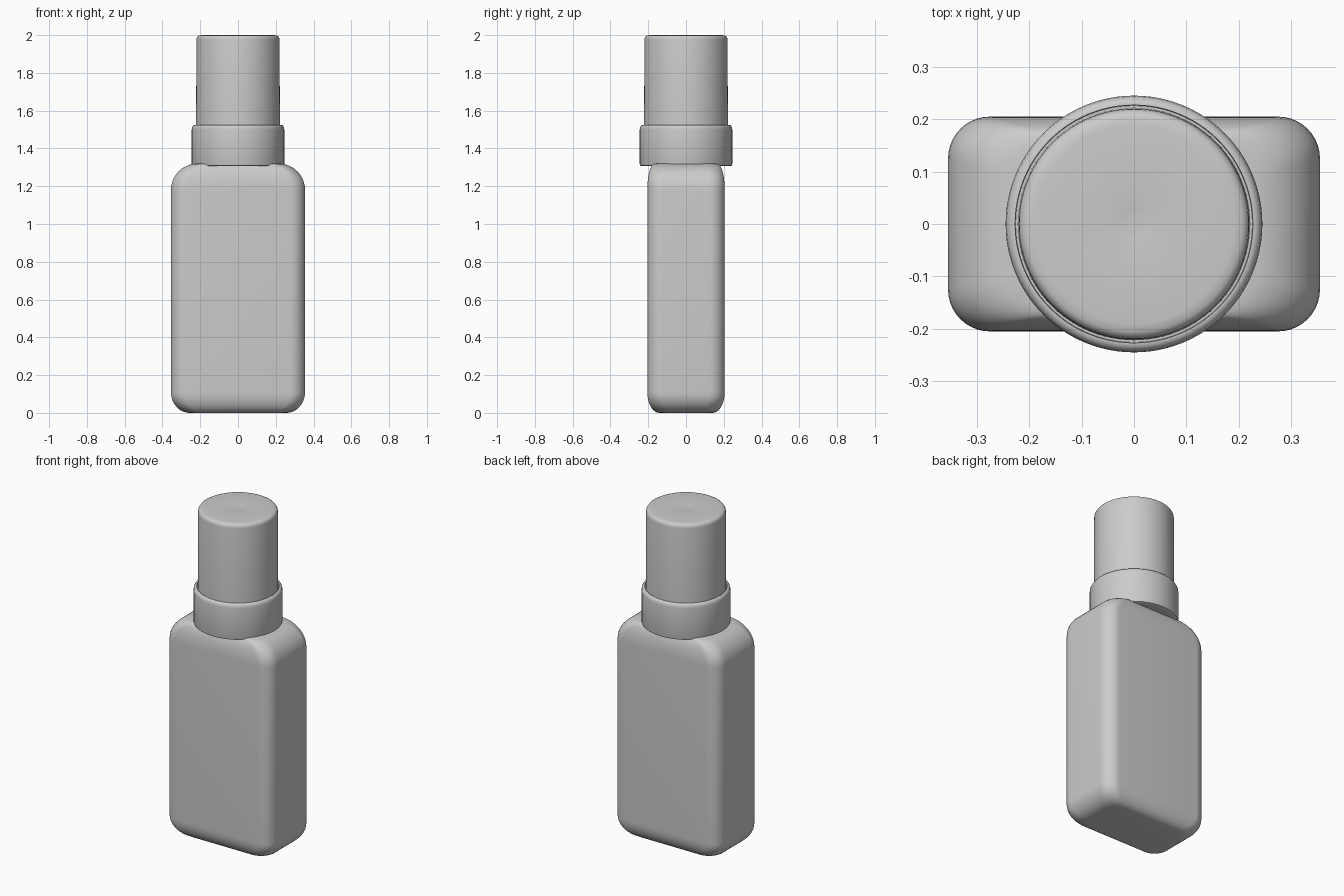
import bpy, bmesh, math

cube = bpy.data.objects.get("Cube")
if cube:
    bpy.data.objects.remove(cube, do_unlink=True)

grey = bpy.data.materials.new("light_grey")
grey.use_nodes = True
colour = (0.6, 0.6, 0.59, 1)
grey.diffuse_color = colour
grey.node_tree.nodes["Principled BSDF"].inputs["Base Color"].default_value = colour


def rounded_ring(hx, hy, r, z, steps=10):
    """Points of a rounded rectangle at height z."""
    points = []
    for corner, (sx, sy) in enumerate(((1, 1), (-1, 1), (-1, -1), (1, -1))):
        for i in range(steps + 1):
            a = (corner + i / steps) * math.pi / 2
            points.append((sx * (hx - r) + r * math.cos(a),
                           sy * (hy - r) + r * math.sin(a), z))
    return points


def circle_ring(r, z, count=96):
    turn = 2 * math.pi / count
    return [(r * math.cos(i * turn), r * math.sin(i * turn), z) for i in range(count)]


def loft(name, rings, angle=40):
    """Skin a stack of rings, closing both ends."""
    bm = bmesh.new()
    loops = [[bm.verts.new(p) for p in ring] for ring in rings]
    for low, high in zip(loops, loops[1:]):
        for i in range(len(low)):
            j = (i + 1) % len(low)
            bm.faces.new((low[i], low[j], high[j], high[i]))
    bm.faces.new(loops[0][::-1])
    bm.faces.new(loops[-1])
    mesh = bpy.data.meshes.new(name)
    bm.to_mesh(mesh)
    bm.free()
    mesh.materials.append(grey)
    obj = bpy.data.objects.new(name, mesh)
    bpy.context.collection.objects.link(obj)
    bpy.ops.object.select_all(action="DESELECT")
    obj.select_set(True)
    bpy.context.view_layer.objects.active = obj
    bpy.ops.object.shade_smooth_by_angle(angle=math.radians(angle))
    return obj


def lathe(name, profile):
    return loft(name, [circle_ring(r, z) for r, z in profile])


# Bottle body: rounded base, straight walls, soft shoulders
HX, HY, TOP, R, STEPS = 0.355, 0.205, 1.32, 0.08, 10
rings = []
for i in range(STEPS + 1):
    a = i / STEPS * math.pi / 2
    rings.append(rounded_ring(HX - 0.1 * (1 - math.sin(a)), HY - 0.065 * (1 - math.sin(a)),
                              R, 0.11 * (1 - math.cos(a))))
for i in range(STEPS + 1):
    a = i / STEPS * math.pi / 2
    rings.append(rounded_ring(HX - 0.14 * (1 - math.cos(a)), HY - 0.04 * (1 - math.cos(a)),
                              R, TOP - 0.14 * (1 - math.sin(a))))
loft("bottle_body", rings)

# Collar with a recessed seat for the cap
lathe("collar", [(0.2, 1.307), (0.237, 1.307), (0.243, 1.31), (0.245, 1.317),
                 (0.245, 1.5), (0.243, 1.513), (0.238, 1.521), (0.231, 1.525),
                 (0.227, 1.525), (0.226, 1.51), (0.1, 1.51)])

# Cap with a softened rim and a shallow centre dimple
lathe("cap", [(0.2, 1.5), (0.222, 1.5), (0.22, 1.975), (0.2185, 1.985), (0.214, 1.993),
              (0.206, 1.998), (0.19, 2.0), (0.042, 2.0), (0.03, 1.9985), (0.012, 1.9975)])
